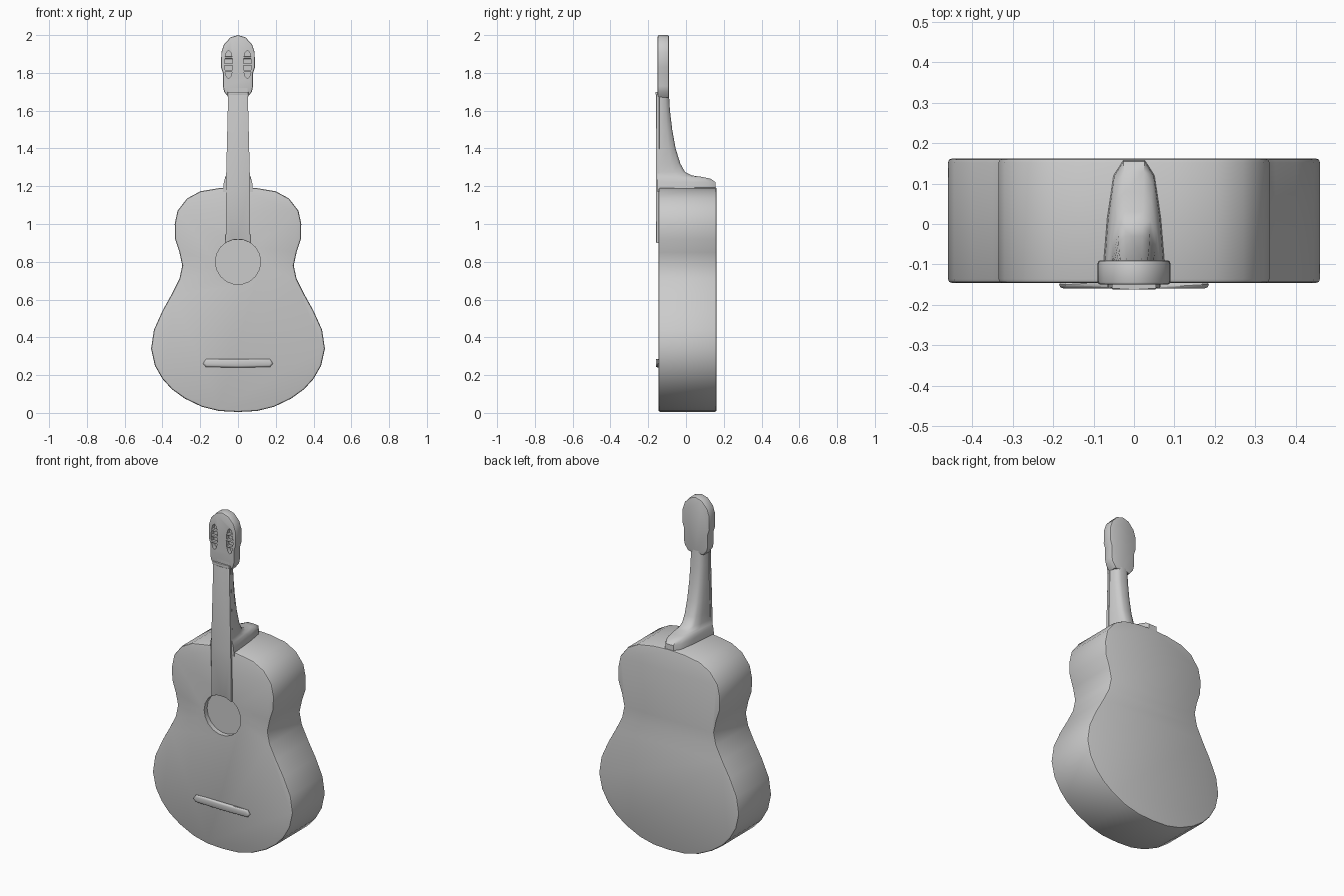
import bpy, bmesh
from math import sin, cos, pi, radians

if "Cube" in bpy.data.objects:
    bpy.data.objects.remove(bpy.data.objects["Cube"])

grey = bpy.data.materials.new("plain grey")
grey.use_nodes = True
grey.diffuse_color = (0.6, 0.6, 0.6, 1)
grey.node_tree.nodes["Principled BSDF"].inputs["Base Color"].default_value = (0.6, 0.6, 0.6, 1)


def finish(bm, name):
    bmesh.ops.recalc_face_normals(bm, faces=bm.faces)
    mesh = bpy.data.meshes.new(name)
    bm.to_mesh(mesh)
    bm.free()
    ob = bpy.data.objects.new(name, mesh)
    bpy.context.collection.objects.link(ob)
    mesh.materials.append(grey)
    return ob


def activate(ob):
    bpy.ops.object.select_all(action='DESELECT')
    ob.select_set(True)
    bpy.context.view_layer.objects.active = ob


def smooth(ob, angle=35):
    activate(ob)
    bpy.ops.object.shade_smooth_by_angle(angle=radians(angle))


def prism(name, outline, front, back, bevel=0.0):
    """Extrude an x-z outline along y, with softened front and back rims."""
    bm = bmesh.new()
    face = bm.faces.new([bm.verts.new((x, front, z)) for x, z in outline])
    extruded = bmesh.ops.extrude_face_region(bm, geom=[face])["geom"]
    for v in extruded:
        if isinstance(v, bmesh.types.BMVert):
            v.co.y = back
    if bevel:
        rims = [e for e in bm.edges if abs(e.verts[0].co.y - e.verts[1].co.y) < 1e-5]
        bmesh.ops.bevel(bm, geom=rims, offset=bevel, segments=2, profile=0.5, affect='EDGES')
    return finish(bm, name)


def mirrored(half):
    """Close a right-hand half outline across x = 0."""
    return half + [(-x, z) for x, z in reversed(half) if x > 0]


def carve(ob, cutter):
    mod = ob.modifiers.new("Carve", 'BOOLEAN')
    mod.operation = 'DIFFERENCE'
    mod.solver = 'EXACT'
    mod.object = cutter
    activate(ob)
    bpy.ops.object.modifier_apply(modifier=mod.name)
    bpy.data.objects.remove(cutter)


def ellipse(cx, cz, rx, rz, n):
    return [(cx + rx * cos(2 * pi * i / n), cz + rz * sin(2 * pi * i / n)) for i in range(n)]


# Hollow-waisted body with a shallow sound hole
body = prism("body", mirrored([
    (0, 0.005), (0.1, 0.01), (0.19, 0.032), (0.28, 0.075), (0.35, 0.125), (0.4, 0.18),
    (0.44, 0.25), (0.46, 0.34), (0.445, 0.44), (0.4, 0.54), (0.35, 0.63), (0.31, 0.71),
    (0.295, 0.78), (0.31, 0.85), (0.333, 0.92), (0.335, 1.0), (0.32, 1.07), (0.27, 1.135),
    (0.2, 1.173), (0.1, 1.19), (0, 1.195)]), -0.146, 0.162, 0.01)
carve(body, prism("hole_cutter", ellipse(0, 0.8, 0.12, 0.12, 18), -0.2, -0.118))
smooth(body)

# Neck and heel, lofted from D-shaped sections: height, half width, back depth
sections = [(1.72, 0.05, -0.092), (1.6, 0.052, -0.085), (1.5, 0.054, -0.073),
            (1.4, 0.057, -0.055), (1.32, 0.059, -0.03), (1.275, 0.061, -0.005),
            (1.257, 0.064, 0.03), (1.25, 0.067, 0.08), (1.24, 0.07, 0.13),
            (1.222, 0.075, 0.155), (1.17, 0.08, 0.158)]
bm = bmesh.new()
rings = []
for z, w, back in sections:
    front, side = -0.15, -0.128
    ring = [(-w, front), (-w, side), (-w * 0.85, side + (back - side) * 0.5),
            (-w * 0.65, side + (back - side) * 0.87), (-w * 0.35, back)]
    ring += [(-x, y) for x, y in reversed(ring)]
    rings.append([bm.verts.new((x, y, z)) for x, y in ring])
for a, b in zip(rings, rings[1:]):
    for i in range(len(a)):
        j = (i + 1) % len(a)
        bm.faces.new((a[i], a[j], b[j], b[i]))
bm.faces.new(rings[0])
bm.faces.new(rings[-1])
smooth(finish(bm, "neck"), 40)

# Fingerboard running down to the sound hole
smooth(prism("fingerboard", mirrored([
    (0, 0.917), (0.03, 0.915), (0.065, 0.9), (0.064, 1.2), (0.052, 1.69), (0, 1.69)]),
    -0.16, -0.14, 0.004))

# Nut at the top of the fingerboard
smooth(prism("nut", mirrored([(0, 1.685), (0.055, 1.685), (0.055, 1.7), (0, 1.7)]),
             -0.162, -0.1, 0.003))

# Headstock with two string slots
head = prism("headstock", mirrored([
    (0, 1.67), (0.05, 1.67), (0.073, 1.7), (0.08, 1.73), (0.08, 1.8), (0.09, 1.83),
    (0.088, 1.91), (0.075, 1.95), (0.04, 1.988), (0, 2.0)]), -0.15, -0.09, 0.007)
for s in (-1, 1):
    carve(head, prism("slot_cutter", ellipse(s * 0.05, 1.845, 0.022, 0.075, 12), -0.2, -0.125))
smooth(head)

# Tuner rollers crossing the slots
for s, side in ((-1, "right"), (1, "left")):
    for i, z in enumerate((1.81, 1.845, 1.88)):
        roller = prism(f"{side}_tuner_roller_{i + 1}", [
            (s * 0.05 + dx, z + dz) for dx, dz in
            ((-0.024, -0.006), (0.024, -0.006), (0.024, 0.006), (-0.024, 0.006))],
            -0.147, -0.13, 0.003)
        smooth(roller)

# Low rounded bridge
smooth(prism("bridge", mirrored([
    (0, 0.24), (0.17, 0.243), (0.185, 0.262), (0.17, 0.285), (0, 0.285)]),
    -0.16, -0.14, 0.01), 50)
